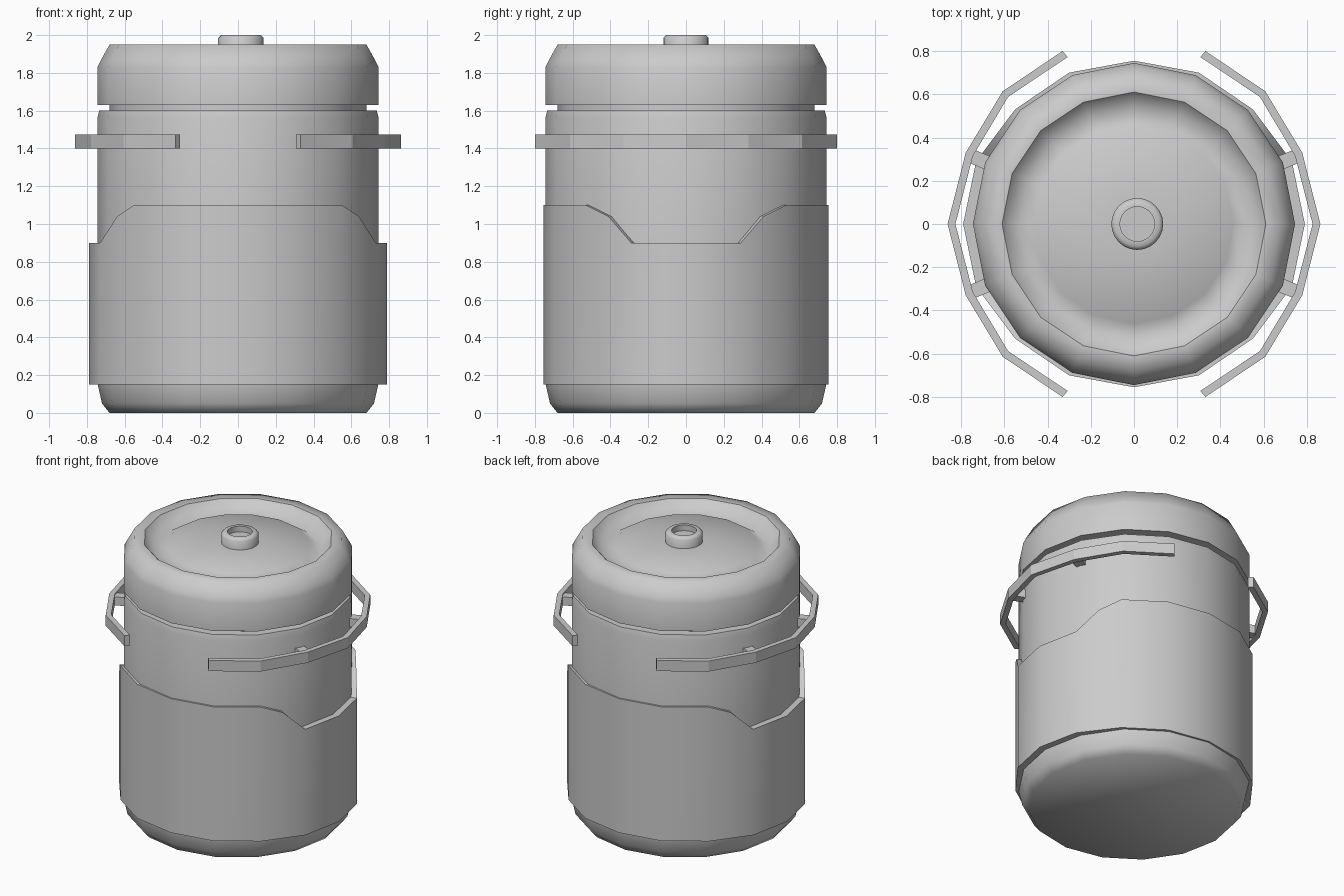
import bpy, bmesh, math
from mathutils import Vector, Matrix

cube = bpy.data.objects.get("Cube")
if cube:
    bpy.data.objects.remove(cube, do_unlink=True)

GREY = (0.6, 0.6, 0.6, 1)
mat = bpy.data.materials.new("plain grey")
mat.use_nodes = True
mat.diffuse_color = GREY
mat.node_tree.nodes["Principled BSDF"].inputs["Base Color"].default_value = GREY


def finish(name, bm, angle=None):
    """Turn a bmesh into a named object, smooth below the given angle."""
    bmesh.ops.recalc_face_normals(bm, faces=bm.faces)
    mesh = bpy.data.meshes.new(name)
    bm.to_mesh(mesh)
    bm.free()
    mesh.materials.append(mat)
    obj = bpy.data.objects.new(name, mesh)
    bpy.context.collection.objects.link(obj)
    if angle:
        bpy.ops.object.select_all(action='DESELECT')
        obj.select_set(True)
        bpy.context.view_layer.objects.active = obj
        bpy.ops.object.shade_smooth_by_angle(angle=math.radians(angle))
    return obj


def bridge(bm, rings, loop=False):
    pairs = list(zip(rings, rings[1:])) + ([(rings[-1], rings[0])] if loop else [])
    for a, b in pairs:
        n = len(a)
        for i in range(n):
            j = (i + 1) % n
            bm.faces.new((a[i], a[j], b[j], b[i]))


def lathe(name, profile, sides=16, angle=40, bottom=False, top=False, x=0):
    """Revolve (radius, height) points around z."""
    bm = bmesh.new()
    rings = []
    for r, z in profile:
        rings.append([bm.verts.new((x + r * math.cos(2 * math.pi * i / sides),
                                    r * math.sin(2 * math.pi * i / sides), z))
                      for i in range(sides)])
    bridge(bm, rings)
    if bottom:
        bm.faces.new(rings[0])
    if top:
        bm.faces.new(rings[-1])
    return finish(name, bm, angle)


# Container body and the recessed neck under the lid
lathe("body", [(0.68, 0), (0.72, 0.05), (0.745, 0.16), (0.745, 1.56),
               (0.735, 1.6), (0.66, 1.6)], angle=55, bottom=True, top=True)
lathe("neck", [(0.68, 1.58), (0.68, 1.65)])

# Lid: rounded outer rim, sunken dish with a low dome, hollow knob
lathe("lid_rim", [(0.64, 1.63), (0.745, 1.63), (0.745, 1.83), (0.73, 1.86),
                  (0.68, 1.95), (0.61, 1.95)], angle=75, bottom=True)
lathe("lid_dish", [(0.61, 1.95), (0.53, 1.86), (0.46, 1.905), (0.12, 1.925)],
      angle=100, top=True)
lathe("knob", [(0.12, 1.9), (0.12, 1.985), (0.105, 2), (0.08, 2), (0.08, 1.96)],
      sides=24, angle=50, top=True, x=0.015)

# Outer sleeve: quarter outline (x, y, top height) mirrored around
quarter = [(0.79, 0, 0.9), (0.73, 0.29, 0.9), (0.64, 0.41, 1.04),
           (0.55, 0.53, 1.1), (0.3, 0.7, 1.1), (0, 0.755, 1.1)]
half = quarter + [(-x, y, z) for x, y, z in quarter[-2::-1]]
outline = half + [(x, -y, z) for x, y, z in half[-2:0:-1]]
bm = bmesh.new()
inner_r = 0.725
rings = [[], [], [], []]
for x, y, z in outline:
    d = Vector((x, y, 0)).normalized() * inner_r
    for ring, co in zip(rings, ((d.x, d.y, 0.15), (x, y, 0.15), (x, y, z), (d.x, d.y, z))):
        ring.append(bm.verts.new(co))
bridge(bm, rings, loop=True)
finish("sleeve", bm, 40)

# Side handles: flat bent bars, each held by two brackets
outer = [(0.33, 0.80), (0.607, 0.614), (0.778, 0.33), (0.862, 0)]
inner = [(0.307, 0.772), (0.582, 0.588), (0.745, 0.315), (0.826, 0)]
for side, label in ((1, "left"), (-1, "right")):
    bm = bmesh.new()
    stations = []
    for (ox, oy), (ix, iy) in (list(zip(outer, inner))
                               + [((a, -b), (c, -d)) for (a, b), (c, d)
                                  in list(zip(outer, inner))[-2::-1]]):
        stations.append([bm.verts.new((side * px, py, pz)) for px, py, pz in
                         ((ox, oy, 1.4), (ox, oy, 1.475), (ix, iy, 1.475), (ix, iy, 1.4))])
    bridge(bm, stations)
    bm.faces.new(stations[0])
    bm.faces.new(stations[-1])
    finish(label + "_handle", bm)
    for end, where in ((1, "back"), (-1, "front")):
        bm = bmesh.new()
        bmesh.ops.create_cube(bm, size=1, matrix=Matrix.Translation((side * 0.695, end * 0.29, 1.4375))
                              @ Matrix.Rotation(side * end * math.radians(22.5), 4, 'Z')
                              @ Matrix.Diagonal((0.13, 0.065, 0.06, 1)))
        finish(label + "_" + where + "_bracket", bm)
